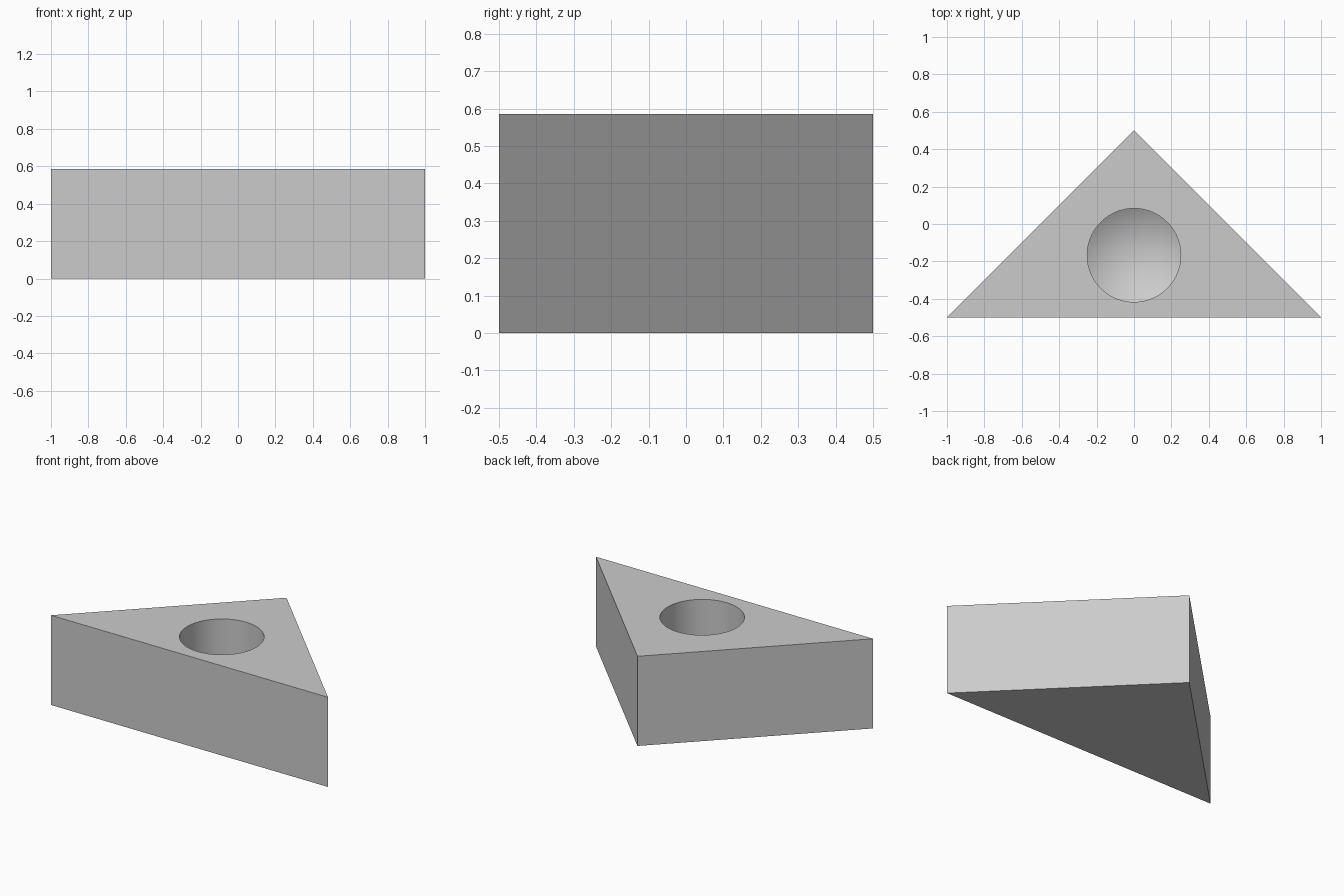
import bpy, bmesh, math

cube = bpy.data.objects.get("Cube")
if cube:
    bpy.data.objects.remove(cube, do_unlink=True)

HEIGHT = 0.585
HOLE_Y = -0.167
HOLE_R = 0.25
WALL_DEPTH = 0.35                                      # straight part of the hole
TIP_DEPTH = HOLE_R / math.tan(math.radians(59))        # drill-point cone
SEGMENTS = 96

grey = bpy.data.materials.new("light grey")
grey.use_nodes = True
colour = (0.6, 0.6, 0.6, 1)
grey.diffuse_color = colour
grey.node_tree.nodes["Principled BSDF"].inputs["Base Color"].default_value = colour


def make_object(name, bm):
    bmesh.ops.recalc_face_normals(bm, faces=bm.faces)
    mesh = bpy.data.meshes.new(name)
    bm.to_mesh(mesh)
    bm.free()
    mesh.materials.append(grey)
    obj = bpy.data.objects.new(name, mesh)
    bpy.context.collection.objects.link(obj)
    return obj


# Triangular block: right-angled profile extruded upwards
bm = bmesh.new()
base = bm.faces.new([bm.verts.new((x, y, 0)) for x, y in ((-1, -0.5), (1, -0.5), (0, 0.5))])
top = bmesh.ops.extrude_face_region(bm, geom=[base])
bmesh.ops.translate(bm, vec=(0, 0, HEIGHT),
                    verts=[v for v in top["geom"] if isinstance(v, bmesh.types.BMVert)])
block = make_object("triangular_block", bm)

# Hole cutter: half profile of a pointed drill, revolved about its axis
floor = HEIGHT - WALL_DEPTH
profile = [(0, floor - TIP_DEPTH), (HOLE_R, floor), (HOLE_R, HEIGHT + 0.1), (0, HEIGHT + 0.1)]
bm = bmesh.new()
verts = [bm.verts.new((r, HOLE_Y, z)) for r, z in profile]
edges = [bm.edges.new(pair) for pair in zip(verts, verts[1:])]
bmesh.ops.spin(bm, geom=verts + edges, cent=(0, HOLE_Y, 0), axis=(0, 0, 1),
               angle=math.tau, steps=SEGMENTS)
bmesh.ops.remove_doubles(bm, verts=bm.verts, dist=0.0001)
cutter = make_object("hole_cutter", bm)
cutter.hide_render = True

# Cut the blind hole, then drop the cutter
cut = block.modifiers.new("hole", 'BOOLEAN')
cut.operation = 'DIFFERENCE'
cut.solver = 'EXACT'
cut.object = cutter
bpy.ops.object.select_all(action='DESELECT')
block.select_set(True)
bpy.context.view_layer.objects.active = block
bpy.ops.object.modifier_apply(modifier=cut.name)
bpy.data.objects.remove(cutter, do_unlink=True)

# Smooth hole wall and tip, sharp rims
bpy.ops.object.shade_smooth_by_angle(angle=math.radians(30))
